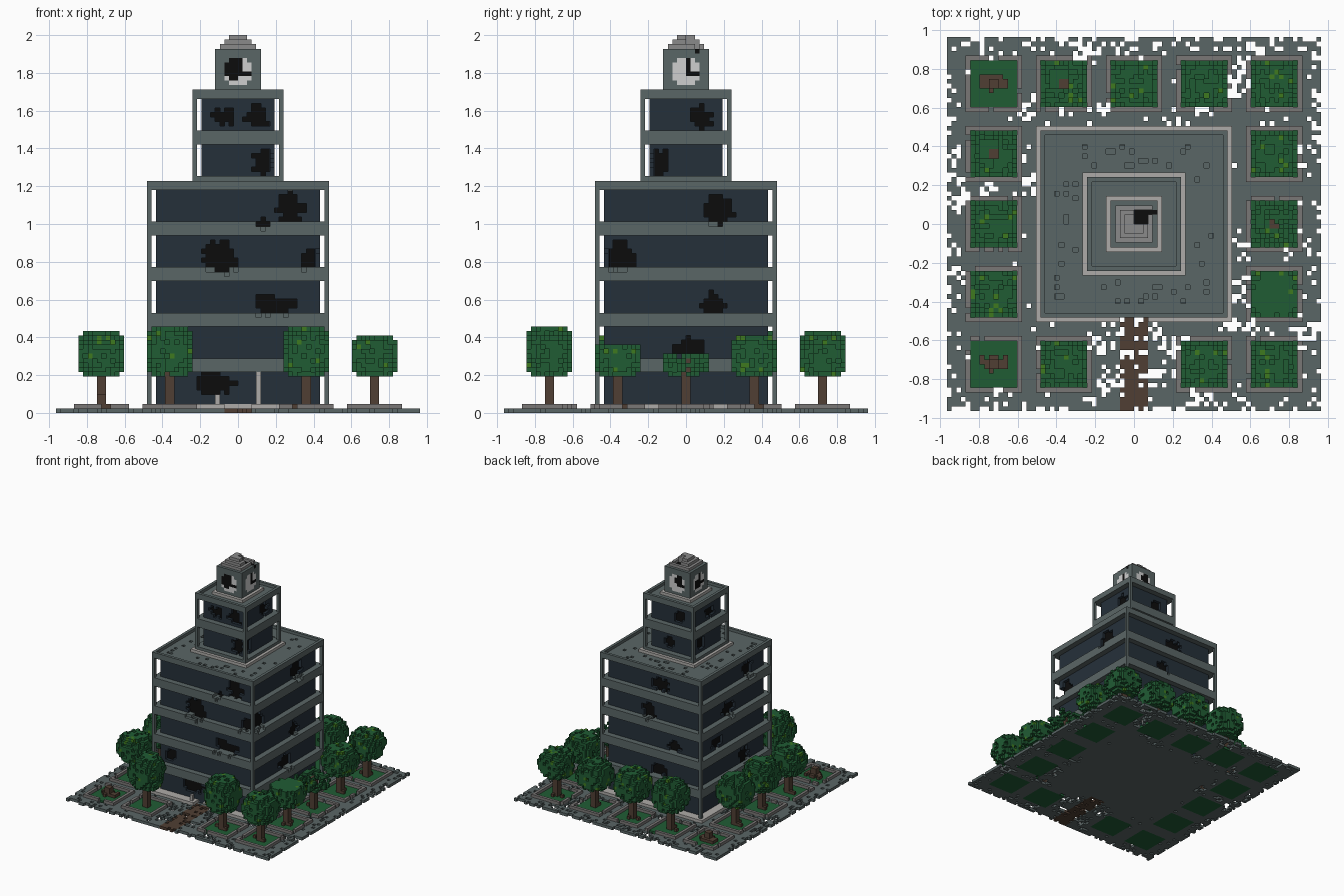
import bpy, bmesh, math, random

random.seed(7)
if "Cube" in bpy.data.objects:
    bpy.data.objects.remove(bpy.data.objects["Cube"], do_unlink=True)

U = 2 / 83  # edge of one building block


def material(name, hexa):
    srgb = [int(hexa[i:i + 2], 16) / 255 for i in (0, 2, 4)]
    col = [c / 12.92 if c <= 0.04045 else ((c + 0.055) / 1.055) ** 2.4 for c in srgb] + [1]
    m = bpy.data.materials.new(name)
    m.use_nodes = True
    m.diffuse_color = col
    m.node_tree.nodes["Principled BSDF"].inputs["Base Color"].default_value = col
    return m


CONCRETE = material("concrete", "5a6666")
GLASS = material("dark_glass", "25303a")
BLACK = material("charred_black", "0c0c0c")
PALE = material("pale_stone", "aeaba8")
KERB = material("kerb_stone", "7a7776")
CAP = material("cap_grey", "8a8a8a")
WHITE = material("clock_white", "cfcfcf")
BROWN = material("brown_earth", "503f33")
GREEN = material("leaf_green", "205c34")
LIME = material("bright_leaf", "3f7a1f")

QUADS = {  # outward direction: corner offsets
    (1, 0, 0): ((1, 0, 0), (1, 1, 0), (1, 1, 1), (1, 0, 1)),
    (-1, 0, 0): ((0, 0, 0), (0, 0, 1), (0, 1, 1), (0, 1, 0)),
    (0, 1, 0): ((0, 1, 0), (0, 1, 1), (1, 1, 1), (1, 1, 0)),
    (0, -1, 0): ((0, 0, 0), (1, 0, 0), (1, 0, 1), (0, 0, 1)),
    (0, 0, 1): ((0, 0, 1), (1, 0, 1), (1, 1, 1), (0, 1, 1)),
    (0, 0, -1): ((0, 0, 0), (0, 1, 0), (1, 1, 0), (1, 0, 0)),
}


def blocks(name, cells):
    """Skin of a set of unit blocks, given as {(i, j, k): material}."""
    mats = list(dict.fromkeys(cells.values()))
    bm, verts = bmesh.new(), {}
    for (i, j, k), mat in cells.items():
        for (a, b, c), quad in QUADS.items():
            if (i + a, j + b, k + c) in cells:
                continue
            loop = []
            for p, q, r in quad:
                key = (i + p, j + q, k + r)
                if key not in verts:
                    verts[key] = bm.verts.new([n * U for n in key])
                loop.append(verts[key])
            bm.faces.new(loop).material_index = mats.index(mat)
    me = bpy.data.meshes.new(name)
    bm.to_mesh(me)
    bm.free()
    for m in mats:
        me.materials.append(m)
    ob = bpy.data.objects.new(name, me)
    bpy.context.collection.objects.link(ob)
    return ob


def box(name, x0, x1, y0, y1, z0, z1, mat):
    bpy.ops.mesh.primitive_cube_add(size=1, location=((x0 + x1) * U / 2, (y0 + y1) * U / 2, (z0 + z1) * U / 2))
    ob = bpy.context.object
    ob.name = name
    ob.scale = ((x1 - x0) * U, (y1 - y0) * U, (z1 - z0) * U)
    ob.data.materials.append(mat)
    return ob


def ring(outer, inner, ks, mat):
    """Square ring of blocks around the middle."""
    span = range(-outer, outer)
    return {(i, j, k): mat for i in span for j in span for k in ks
            if max(abs(i + .5), abs(j + .5)) > inner}


def sides(i, j):
    """Position along, and depth towards, each side: front, left, back, right."""
    x, y = i + .5, j + .5
    return ((x, -y), (y, x), (-x, y), (-y, -x))


# Broken patches: side, position along it, height, width, tall
HOLES = [
    (0, 11.4, 45, 5.5, 6), (0, -3.7, 34, 7, 6.5), (0, 15.6, 34, 3.5, 5), (0, 8, 23.5, 9, 4.5),
    (0, -4.6, 6.5, 7, 5), (0, -14, 15, 4, 4), (0, 5.5, 41.5, 2.5, 2),
    (1, 7, 44.3, 7, 6), (1, -14.5, 34.3, 6, 6), (1, 6, 24, 5, 4.5), (1, 1, 14.2, 7, 5),
    (2, 2, 44.5, 7, 5), (2, -2, 34, 5, 5), (2, 8, 24, 5, 4), (2, 2, 14.2, 6, 4),
    (3, -2, 34, 6, 5), (3, 9, 44, 5, 5), (3, -8, 24, 6, 4), (3, 7, 14, 5, 5),
    (0, -3.3, 65, 4.5, 3.5), (0, 4.2, 65, 5, 4.5), (0, 5.5, 55, 4, 6),
    (1, 3.3, 64.8, 4.5, 5), (1, -5.7, 54.8, 3.5, 6),
    (2, -1, 55, 5, 4), (2, 3, 65, 4, 4), (3, 2, 64.5, 5, 4), (3, -3, 55, 4, 4),
]


def broken(i, j, k, reach):
    for side, u, z, w, t in HOLES:
        pu, depth = sides(i, j)[side]
        if depth > reach:
            d = math.hypot((pu - u) / w * 2, (k + .5 - z) / t * 2)
            if d < 0.85 or (d < 1.2 and random.random() < 0.45):
                return True
    return False


def storeys(prefix, h, z0, z1, slabs):
    """Glass walls, floor slabs, corner posts and roof of one building block."""
    glass, floors = {}, {}
    for k in range(z0, z1):
        if any(s <= k < s + 3 for s in slabs):
            floors.update(ring(h, h - 3, [k], CONCRETE))
        else:
            glass.update(ring(h - 2, h - 3, [k], GLASS))
    for part, cells in (("glass", glass), ("floor_slabs", floors)):
        kept = {c: m for c, m in cells.items() if not broken(*c, h - 3)}
        blocks(f"{prefix}_{part}", kept)
    n = h - 3.1
    box(f"{prefix}_burnt_core", -n, n, -n, n, z0, z1 - .1, BLACK)
    for sx in (-1, 1):
        for sy in (-1, 1):
            x, y = sorted((sx * h, sx * (h - 1))), sorted((sy * h, sy * (h - 1)))
            box(f"{prefix}_corner_post", *x, *y, z0, z1, CONCRETE)
    roof = ring(h, 0, [z1], CONCRETE)
    roof.update(ring(h, h - 1, [z1 + 1], CONCRETE))
    if h > 15:  # pits in the wide roof
        pits = [c for c in roof if c[2] == z1 and 12 < max(abs(c[0] + .5), abs(c[1] + .5)) < 17]
        for c in random.sample(pits, 48):
            del roof[c]
        box("roof_underlay", -n, n, -n, n, z1 - .1, z1 + .02, CONCRETE)
    blocks(f"{prefix}_roof", roof)


storeys("main", 20, 2, 49, (9, 19, 29, 39))
storeys("tower", 10, 52, 69, (59,))
blocks("tower_base", ring(10, 0, [50, 51], CONCRETE))
blocks("tower_border", ring(11, 10, [50], PALE))
blocks("clock_border", ring(6, 5, [70], PALE))

# Plinth with an opening at the entrance
plinth = ring(21, 17, [1], PALE)
blocks("plinth", {c: m for c, m in plinth.items() if not (-3 <= c[0] < 3 and c[1] < -18)})
box("entrance_door", -3, 3, -18, -17, 1, 2, GLASS)
box("entrance_pillar", 4, 5, -20, -19, 2, 9, PALE)
box("broken_entrance_pillar", -5, -4, -20, -19, 2, 4, PALE)

# Clock block with a painted dial on each side
clock = ring(5, 0, range(70, 80), CONCRETE)
SCAR = {0: (-1, 75.5, 2.1), 2: (.8, 76, 1.7), 3: (-.6, 74.5, 1.7)}
for (i, j, k) in clock:
    for s, (u, depth) in enumerate(sides(i, j)):
        if depth < 4 or math.hypot(u, k + .5 - 75) > 3.1:
            continue
        hand = (0 < u < 1 and k >= 75) or (0 < u < 3 and k == 74)
        scar = s in SCAR and math.hypot(u - SCAR[s][0], k + .5 - SCAR[s][1]) < SCAR[s][2]
        clock[i, j, k] = BLACK if hand or scar else WHITE
hollow = lambda i, j: math.hypot(i - 1, j - 1) < 1.9 or (j == 2 and 2 < i < 5)
for (i, j, k) in clock:
    if k == 79 and hollow(i, j):
        clock[i, j, k] = BLACK
blocks("clock_block", clock)
cap = {}
for n, k in ((4, 80), (3, 81), (2, 82)):
    cap.update(ring(n, 0, [k], CAP))
blocks("stepped_cap", {c: m for c, m in cap.items() if not hollow(c[0], c[1])})

# Tree beds around the square, none where the path runs
SPOTS = (-30, -15, 0, 15, 30)
BEDS = [(x, y) for x in SPOTS for y in SPOTS
        if max(abs(x), abs(y)) == 30 and (x, y) != (0, -30)]

# Crumbling pavement: clusters are x, y, radius
GAPS = [(-30, 38, 3), (-10, 37, 3), (-8, 24, 3), (-23, 24, 2), (10, 21, 2), (15, 24, 2), (17, 27, 2),
        (22, 30, 3), (0, 36, 3), (22, -6, 3), (34, -4, 3), (23, -14, 3), (25, -22, 2), (21, -21, 2),
        (36, -24, 3), (9, -26, 3), (14, -36, 3), (-6, -25, 3), (-5, -33, 3), (6, -33, 3), (-38, 7, 3),
        (-31, 7, 2), (-28, -36, 2), (-22, 9, 2), (33, 15, 3), (25, 36, 3), (-38, -10, 2), (5, -23, 2)]
ground, kerbs = {}, {}
for i in range(-40, 40):
    for j in range(-40, 40):
        x, y = i + .5, j + .5
        m = max(abs(x), abs(y))
        bed = min(max(abs(x - a), abs(y - b)) for a, b in BEDS)
        if bed < 5:
            ground[i, j, 0] = GREEN
            continue
        p = .3 if m > 39 else .16 if m > 37 else .04 if m > 21 else 0
        if m > 21 and any(math.hypot(x - a, y - b) < r for a, b, r in GAPS):
            p = .5
        if bed < 6:
            p *= .5
        on_path = abs(x) < 3 and y < -19
        if on_path:
            p = .12 if abs(x) < 2 else .35
        if random.random() < p:
            continue
        ground[i, j, 0] = BROWN if on_path else CONCRETE
        if bed < 6 and random.random() > .05:
            kerbs[i, j, 1] = KERB
blocks("pavement", ground)
blocks("tree_bed_kerbs", kerbs)

# Trees, some of them damaged
STUMPS = {(-30, 30), (-30, -30)}
OPEN_TOP = {(-15, 30), (-30, 15)}
LOW = {(30, -15): 7, (30, 0): 5, (30, -30): 9, (30, 30): 9, (30, 15): 9, (-15, -30): 11, (15, -30): 11}
for a, b in BEDS:
    trunk = {(a + i, b + j, k): BROWN for i in (-1, 0) for j in (-1, 0)
             for k in range(1, 4 if (a, b) in STUMPS else 12)}
    for i, j in ((-2, 0), (1, -1), (0, 1), (-1, -2), (-3, 0)):
        if (a, b) in STUMPS or random.random() < .4:
            trunk[a + i, b + j, 1] = BROWN
    if (a, b) in STUMPS:
        trunk.update({(a + i, b + j, 1): BROWN for i in range(-3, 3) for j in (-1, 0, 1)
                      if random.random() < .8})
        blocks("tree_stump", trunk)
        continue
    blocks("tree_trunk", trunk)
    top = LOW.get((a, b), random.choice((9, 10, 10)))
    full, sparse = max(top, 9), (a, b) == (30, 0)
    leaves = {}
    for i in range(-5, 5):
        for j in range(-5, 5):
            for k in range(top):
                x, y, z = i + .5, j + .5, (k + .5 - full / 2) * 10 / full
                d = (abs(x) ** 2.6 + abs(y) ** 2.6 + abs(z) ** 2.6) ** (1 / 2.6)
                cut = (a, b) in OPEN_TOP and k > 3 and -3 <= i < 1 and -1 <= j < 3
                rough = .72 if sparse else .25 if d > 4.4 else 0
                if d < 5.4 and not cut and random.random() > rough:
                    leaves[a + i, b + j, 8 + k] = LIME if random.random() < .05 else GREEN
    for c in trunk:
        leaves.pop(c, None)
    blocks("tree_leaves", leaves)
